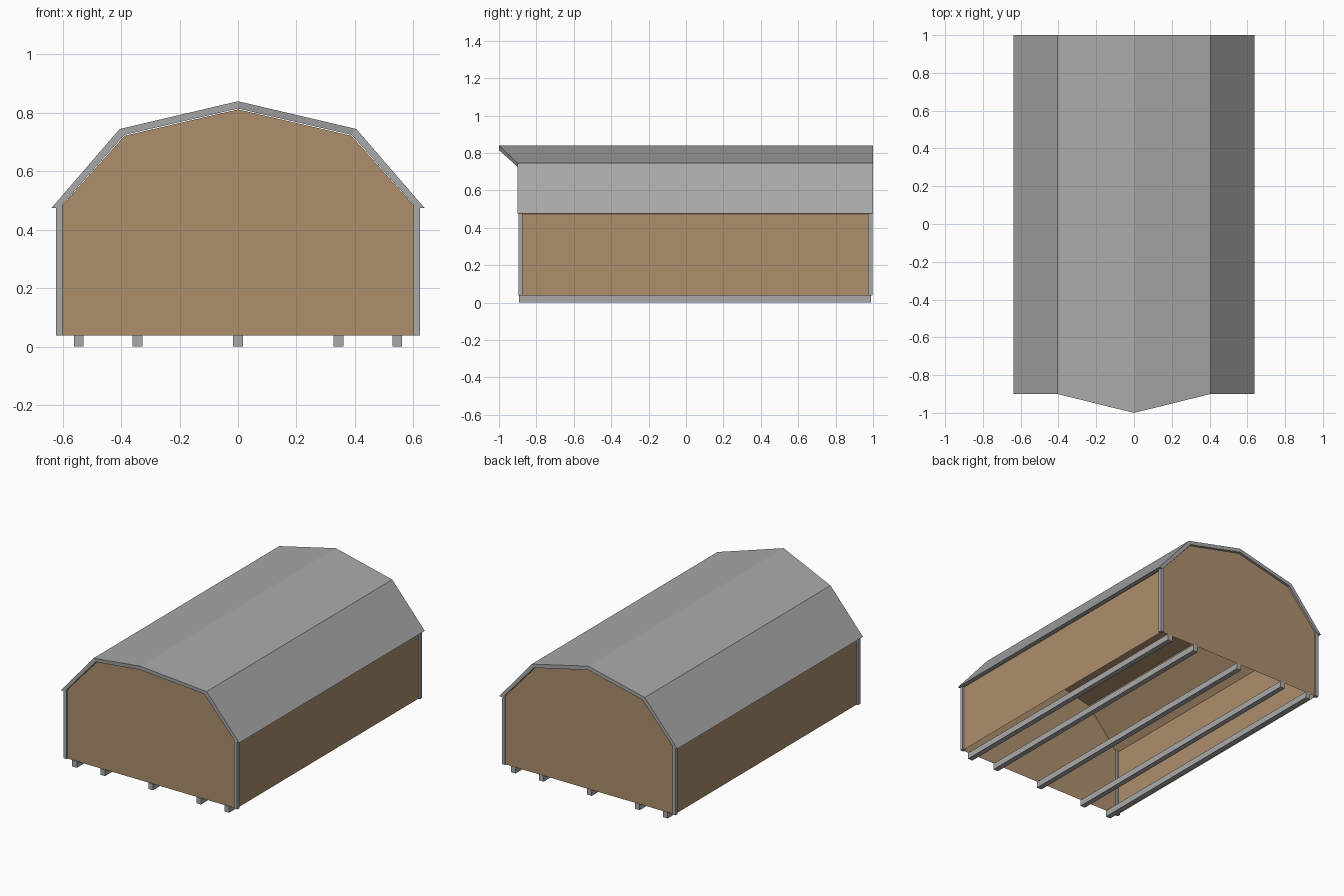
import bpy, bmesh

if "Cube" in bpy.data.objects:
    bpy.data.objects.remove(bpy.data.objects["Cube"])


def material(name, rgb):
    m = bpy.data.materials.new(name)
    m.diffuse_color = (*rgb, 1)
    m.use_nodes = True
    m.node_tree.nodes["Principled BSDF"].inputs["Base Color"].default_value = m.diffuse_color
    return m


GREY = material("grey trim", (0.40, 0.40, 0.40))
WOOD = material("tan siding", (0.42, 0.275, 0.152))


def add_object(name, bm, mat):
    bmesh.ops.recalc_face_normals(bm, faces=bm.faces)
    me = bpy.data.meshes.new(name)
    bm.to_mesh(me)
    bm.free()
    me.materials.append(mat)
    ob = bpy.data.objects.new(name, me)
    bpy.context.collection.objects.link(ob)
    return ob


def prism(name, front, back_y, mat):
    """Extrude a front outline of (x, y, z) points back to back_y."""
    bm = bmesh.new()
    a = [bm.verts.new(p) for p in front]
    b = [bm.verts.new((x, back_y, z)) for x, y, z in front]
    n = len(a)
    bm.faces.new(a)
    bm.faces.new(b[::-1])
    for i in range(n):
        bm.faces.new((a[i], a[(i + 1) % n], b[(i + 1) % n], b[i]))
    return bm


def mirrored(half):
    """Mirror a half outline whose last point lies on x = 0."""
    return half + [(-x, *rest) for x, *rest in half[-2::-1]]


def box(name, x0, x1, y0, y1, z0, z1, mat):
    bm = prism(name, [(x0, y0, z0), (x1, y0, z0), (x1, y0, z1), (x0, y0, z1)], y1, mat)
    return add_object(name, bm, mat)


# Wooden shell: gambrel outline extruded, open underneath
Y0, Y1, BASE = -0.888, 0.988, 0.038
outline = mirrored([(0.61, Y0, BASE), (0.61, Y0, 0.474), (0.388, Y0, 0.722), (0, Y0, 0.812)])
bm = prism("shed_walls", outline, Y1, WOOD)
floor = [f for f in bm.faces if all(v.co.z < BASE + 0.001 for v in f.verts)]
bmesh.ops.delete(bm, geom=floor, context='FACES_ONLY')
add_object("shed_walls", bm, WOOD)

# Roof: one thick gambrel band with a pointed overhang over the front
outer = mirrored([(0.638, -0.9, 0.475), (0.405, -0.9, 0.745), (0, -1.0, 0.84)])
inner = mirrored([(0.611, -0.9, 0.475), (0.389, -0.9, 0.725), (0, -1.0, 0.815)])
bm = bmesh.new()
rings = []
for o, i in zip(outer, inner):
    pts = (o, i, (i[0], 1.0, i[2]), (o[0], 1.0, o[2]))
    rings.append([bm.verts.new(p) for p in pts])
for r, s in zip(rings, rings[1:]):
    for k in range(4):
        bm.faces.new((r[k], r[(k + 1) % 4], s[(k + 1) % 4], s[k]))
bm.faces.new(rings[0])
bm.faces.new(rings[-1][::-1])
add_object("roof", bm, GREY)

# Corner trim posts
for side, sx in (("left", -1), ("right", 1)):
    for end, y0, y1 in (("front", -0.896, -0.874), ("back", 0.974, 0.996)):
        x0, x1 = sorted((sx * 0.6, sx * 0.622))
        box(f"{end}_{side}_corner_trim", x0, x1, y0, y1, BASE, 0.486, GREY)

# Floor runners
for n, x in enumerate((-0.545, -0.344, 0, 0.344, 0.545)):
    box(f"runner_{n + 1}", x - 0.017, x + 0.017, -0.894, 0.99, 0, 0.04, GREY)
